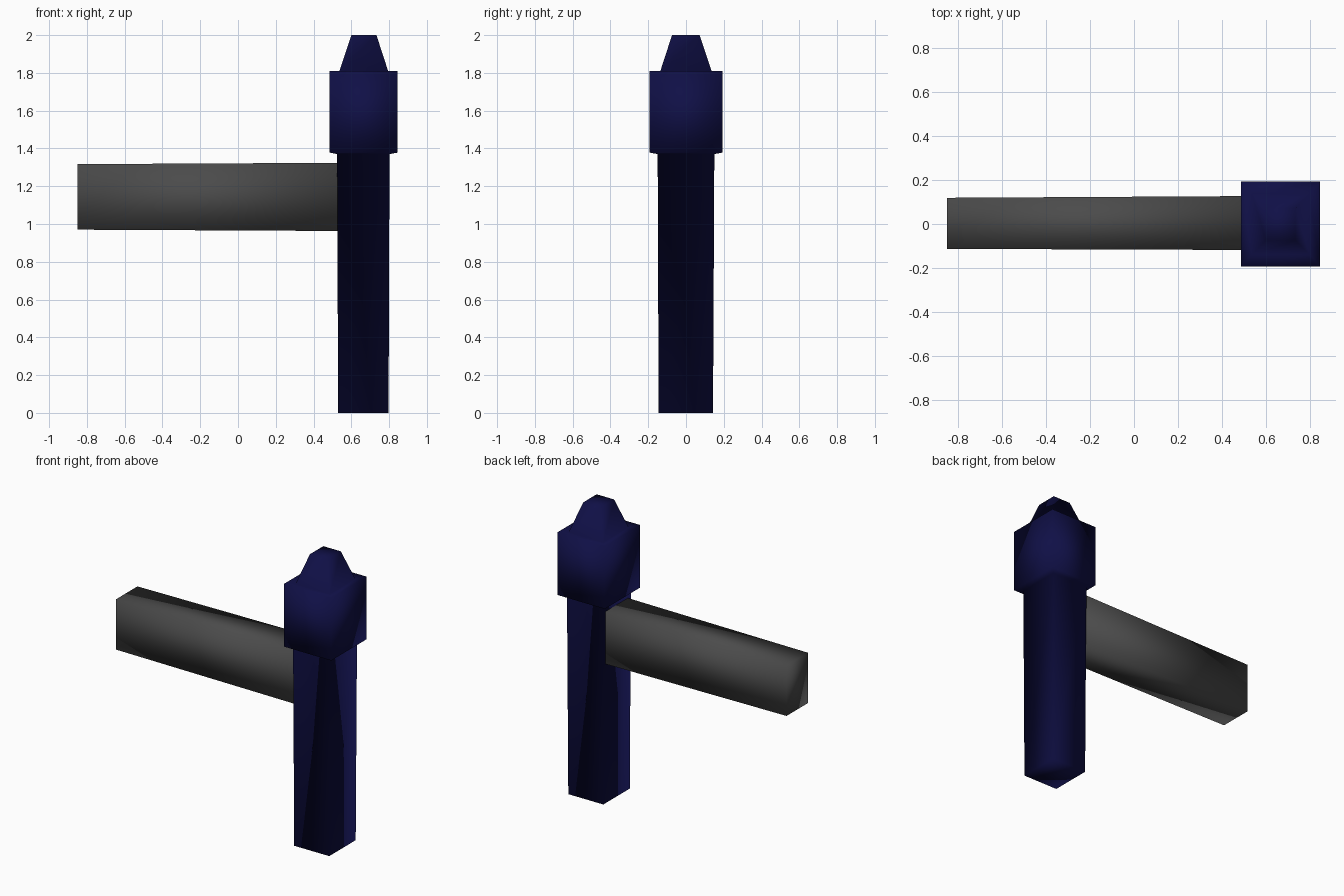
import bpy, bmesh
from mathutils import Vector

if "Cube" in bpy.data.objects:
    bpy.data.objects.remove(bpy.data.objects["Cube"])


def material(name, rgb):
    m = bpy.data.materials.new(name)
    m.diffuse_color = (*rgb, 1)
    m.use_nodes = True
    m.node_tree.nodes["Principled BSDF"].inputs["Base Color"].default_value = m.diffuse_color
    return m


def loft(name, rings, mat):
    """Skin a list of four-cornered rings, cap both ends, shade smooth."""
    bm = bmesh.new()
    loops = [[bm.verts.new(Vector(p)) for p in ring] for ring in rings]
    for a, b in zip(loops, loops[1:]):
        for i in range(4):
            j = (i + 1) % 4
            bm.faces.new((a[i], a[j], b[j], b[i]))
    bm.faces.new(loops[0][::-1])
    bm.faces.new(loops[-1])
    bmesh.ops.recalc_face_normals(bm, faces=bm.faces)
    for f in bm.faces:
        f.smooth = True
    mesh = bpy.data.meshes.new(name)
    bm.to_mesh(mesh)
    bm.free()
    mesh.materials.append(mat)
    obj = bpy.data.objects.new(name, mesh)
    bpy.context.collection.objects.link(obj)
    return obj


def level(z, x0, x1, y0, y1):
    return [(x0, y0, z), (x1, y0, z), (x1, y1, z), (x0, y1, z)]


def section(x, y0, y1, z0, z1):
    return [(x, y0, z0), (x, y1, z0), (x, y1, z1), (x, y0, z1)]


navy = material("navy blue", (0.005, 0.005, 0.062))
grey = material("dark grey", (0.07, 0.07, 0.07))

# Upright post with wide collar and tapered tip
loft("upright_post", [
    level(0.00, 0.53, 0.797, -0.145, 0.143),
    level(1.37, 0.525, 0.802, -0.15, 0.15),
    level(1.378, 0.485, 0.845, -0.192, 0.192),
    level(1.81, 0.485, 0.845, -0.192, 0.192),
    level(1.803, 0.535, 0.797, -0.138, 0.138),
    level(2.00, 0.60, 0.733, -0.074, 0.072),
], navy)

# Horizontal arm running into the post
loft("side_arm", [
    section(-0.85, -0.113, 0.119, 0.97, 1.317),
    section(0.56, -0.118, 0.127, 0.963, 1.324),
], grey)
